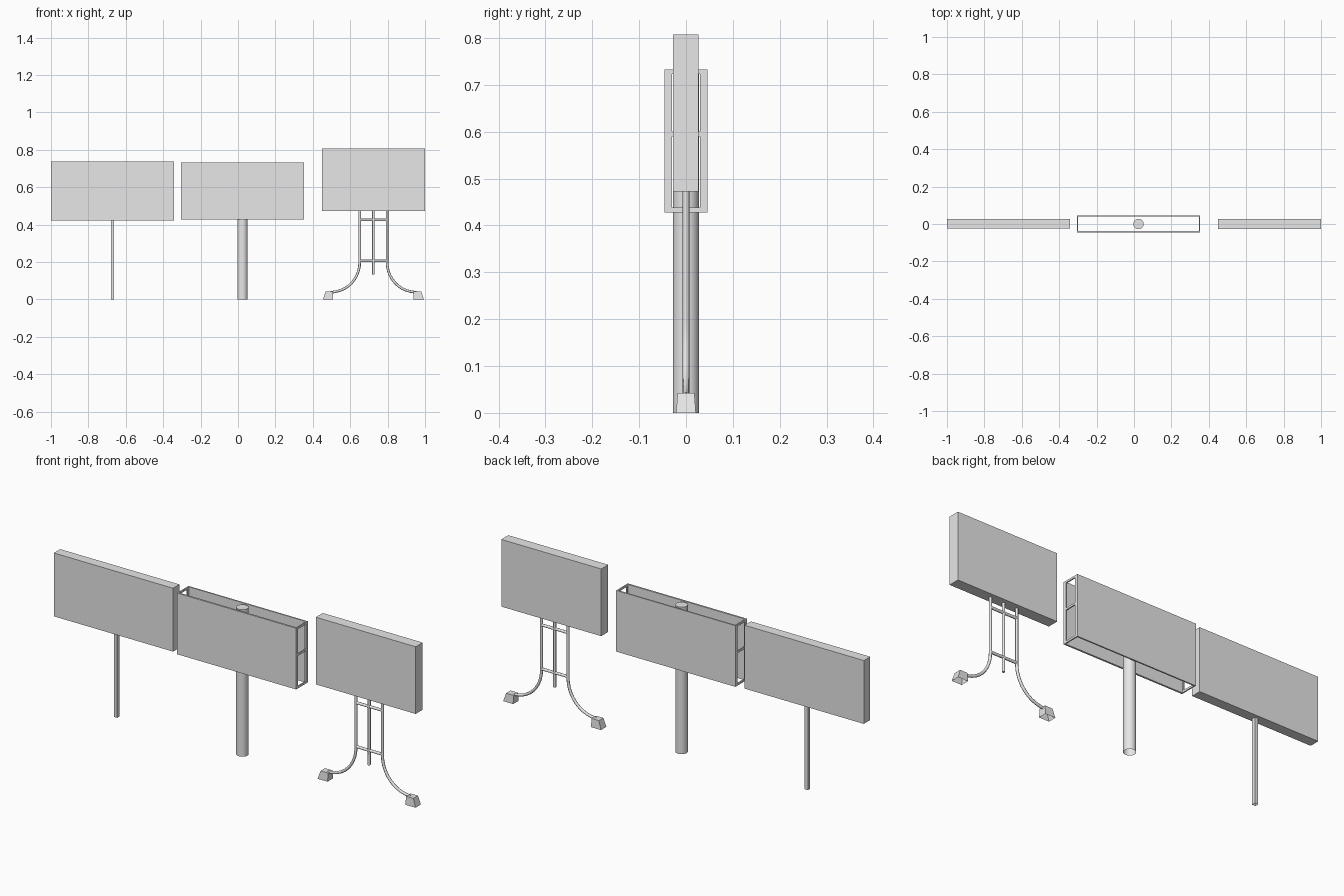
import bpy, bmesh
from math import sin, cos, pi

cube = bpy.data.objects.get("Cube")
if cube:
    bpy.data.objects.remove(cube)

GREY = bpy.data.materials.new("light grey")
GREY.use_nodes = True
GREY.diffuse_color = (0.8, 0.8, 0.8, 1)
GREY.node_tree.nodes["Principled BSDF"].inputs["Base Color"].default_value = (0.8, 0.8, 0.8, 1)


def add(name, data):
    data.materials.append(GREY)
    ob = bpy.data.objects.new(name, data)
    bpy.context.collection.objects.link(ob)
    return ob


def box(name, x, y, z, open_bottom=False, lean=0, narrow=0):
    """Box from (min, max) ranges; the outer top edge can lean inward in x and both sides in y."""
    bm = bmesh.new()
    bmesh.ops.create_cube(bm, size=1)
    for v in bm.verts:
        top = v.co.z > 0
        outer = v.co.x * lean < 0
        v.co = [r[0] + (c + 0.5) * (r[1] - r[0]) for c, r in zip(v.co, (x, y, z))]
        if top:
            v.co.x += lean if outer else 0
            v.co.y -= narrow if v.co.y > 0 else -narrow
    if open_bottom:
        bm.normal_update()
        bmesh.ops.delete(bm, geom=[f for f in bm.faces if f.normal.z < -0.9], context='FACES')
    me = bpy.data.meshes.new(name)
    bm.to_mesh(me)
    bm.free()
    return add(name, me)


def tube(name, points, radius):
    cu = bpy.data.curves.new(name, 'CURVE')
    cu.dimensions = '3D'
    cu.bevel_depth = radius
    cu.bevel_resolution = 2
    cu.use_fill_caps = True
    sp = cu.splines.new('POLY')
    sp.points.add(len(points) - 1)
    for p, co in zip(sp.points, points):
        p.co = (*co, 1)
    sp.use_smooth = True
    return add(name, cu)


# Sign on a slim square post
box("post_sign_panel", (-1, -0.342), (-0.023, 0.027), (0.422, 0.738))
box("post_sign_post", (-0.68, -0.662), (-0.007, 0.011), (0, 0.422), open_bottom=True)

# Double-faced sign on a round pole
X0, X1, Z0, Z1, D = -0.305, 0.353, 0.428, 0.733, 0.046
box("pole_sign_front_panel", (X0, X1), (-D, -D + 0.009), (Z0, Z1))
box("pole_sign_back_panel", (X0, X1), (D - 0.007, D), (Z0, Z1))
for side, xr in (("left", (X1 - 0.006, X1)), ("right", (X0, X0 + 0.006))):
    for name, yr in (("front", (-D, -0.03)), ("back", (0.03, D))):
        box(f"pole_sign_{side}_{name}_upright", xr, yr, (Z0, Z1))
    for name, z in (("bottom", Z0), ("middle", 0.59), ("top", Z1 - 0.01)):
        box(f"pole_sign_{side}_{name}_bar", xr, (-0.03, 0.03), (z, z + 0.01))

# Round pole, open underneath
bm = bmesh.new()
bmesh.ops.create_cone(bm, cap_ends=True, segments=24, radius1=0.028, radius2=0.028, depth=Z1)
bm.normal_update()
bmesh.ops.delete(bm, geom=[f for f in bm.faces if f.normal.z < -0.9], context='FACES')
bmesh.ops.translate(bm, verts=bm.verts, vec=(0.024, 0, Z1 / 2))
for f in bm.faces:
    f.smooth = abs(f.normal.z) < 0.5
mesh = bpy.data.meshes.new("pole_sign_pole")
bm.to_mesh(mesh)
bm.free()
add("pole_sign_pole", mesh)

# Sign on a bent-leg stand
CX, HALF, R = 0.724, 0.073, 0.007
box("stand_sign_panel", (0.449, 1), (-0.028, 0.027), (0.472, 0.807))
tube("stand_centre_tube", [(CX, 0, 0.48), (CX, 0, 0.134)], R)
for z in (0.425, 0.206):
    tube("stand_crossbar", [(CX - HALF, 0, z), (CX + HALF, 0, z)], R)
for side, s in (("left", 1), ("right", -1)):
    # Straight leg, quarter bend outwards, end inside the foot
    bend = [(0.15 * (1 - cos(a)), 0.2 - 0.16 * sin(a))
            for a in (i * pi / 20 for i in range(10))]
    path = [(0, 0.48)] + bend + [(0.155, 0.037)]
    tube(f"stand_{side}_leg", [(CX + s * (HALF + dx), 0, z) for dx, z in path], R)
    xs = sorted((CX + s * 0.215, CX + s * 0.27))
    box(f"stand_{side}_foot", xs, (-0.021, 0.021), (0, 0.042), True, -s * 0.014, 0.003)
